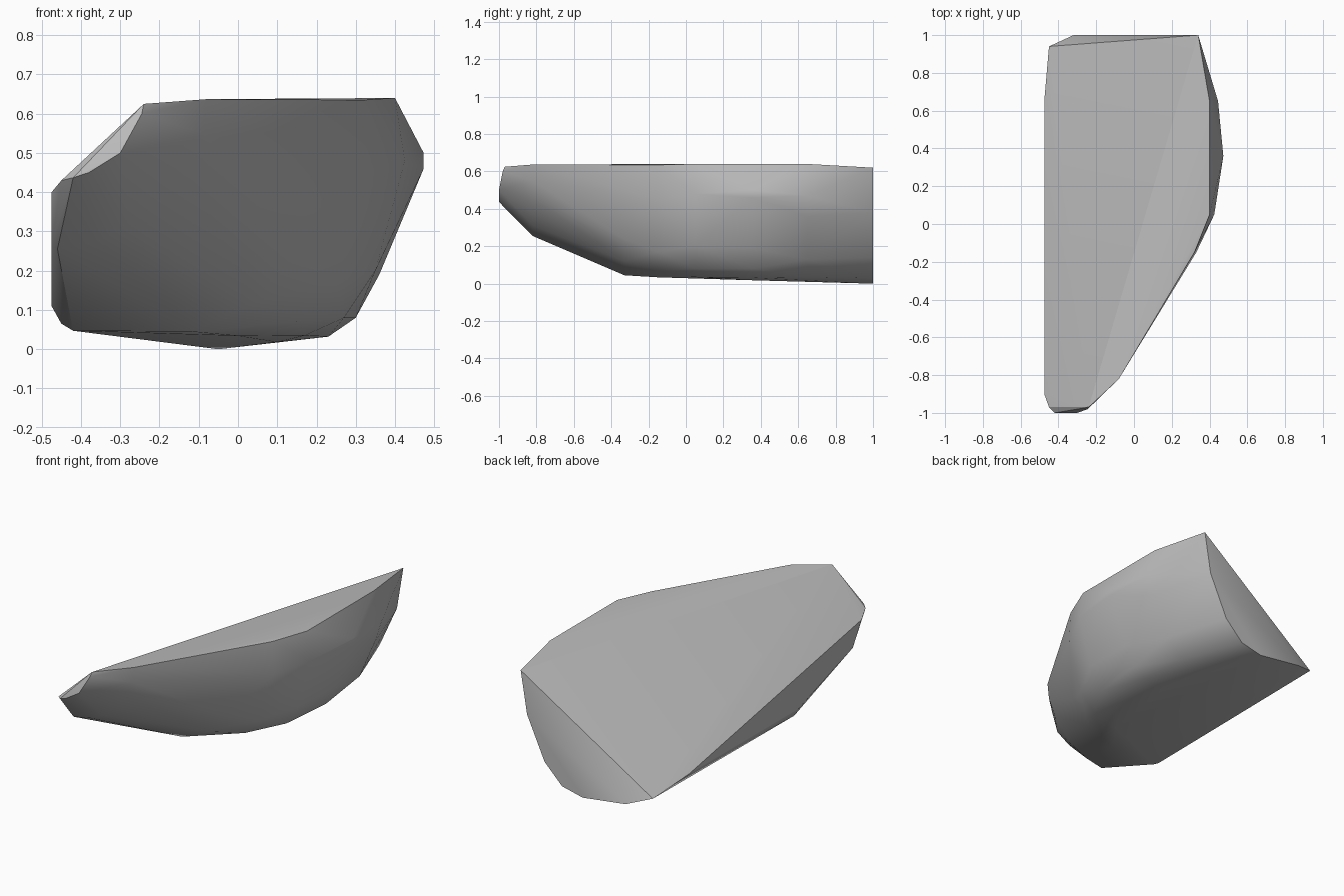
import bpy, bmesh

if "Cube" in bpy.data.objects:
    bpy.data.objects.remove(bpy.data.objects["Cube"])

# Cross-sections of the faceted stone: y position -> (x, z) points
sections = {
    1.00: [(.34, .62), (.30, .38), (.19, .14), (.08, .03), (-.05, 0), (-.32, .035)],
    0.94: [(-.45, .078)],
    0.65: [(.40, .64), (.445, .47), (.41, .36), (.31, .13), (.20, .036), (-.475, .115)],
    0.36: [(.473, .50), (.473, .46), (.36, .19), (.30, .08), (.23, .032), (.10, .018)],
    0.05: [(.40, .64), (.425, .48), (.35, .20), (.27, .08), (.17, .035)],
    -.15: [(.32, .635), (.33, .45), (.25, .17), (.15, .07), (0, .034)],
    -.33: [(-.475, .11), (-.45, .065), (-.42, .047), (-.12, .045), (.05, .12), (.15, .24)],
    -.82: [(-.08, .637), (-.09, .55), (-.13, .46), (-.20, .38), (-.28, .31),
           (-.36, .275), (-.46, .255), (-.475, .27)],
    -.90: [(-.475, .40)],
    -.97: [(-.24, .625), (-.45, .43)],
    -.98: [(-.245, .60)],
    -1.0: [(-.30, .50), (-.38, .45), (-.42, .437)],
}

# Wrap all sections in one convex skin
bm = bmesh.new()
for y, profile in sections.items():
    for x, z in profile:
        bm.verts.new((x, y, z))
hull = bmesh.ops.convex_hull(bm, input=bm.verts[:])
loose = {g for g in hull["geom_interior"] + hull["geom_unused"]
         if isinstance(g, bmesh.types.BMVert)}
bmesh.ops.delete(bm, geom=list(loose), context='VERTS')
bmesh.ops.recalc_face_normals(bm, faces=bm.faces[:])

mesh = bpy.data.meshes.new("stone")
bm.to_mesh(mesh)
bm.free()
stone = bpy.data.objects.new("stone", mesh)
bpy.context.collection.objects.link(stone)

# Plain grey colour
grey = bpy.data.materials.new("stone_grey")
grey.diffuse_color = (.5, .5, .5, 1)
grey.use_nodes = True
grey.node_tree.nodes["Principled BSDF"].inputs["Base Color"].default_value = grey.diffuse_color
mesh.materials.append(grey)

# Soft bowl side, crisp cut planes
bpy.context.view_layer.objects.active = stone
stone.select_set(True)
bpy.ops.object.shade_smooth_by_angle(angle=.5)
